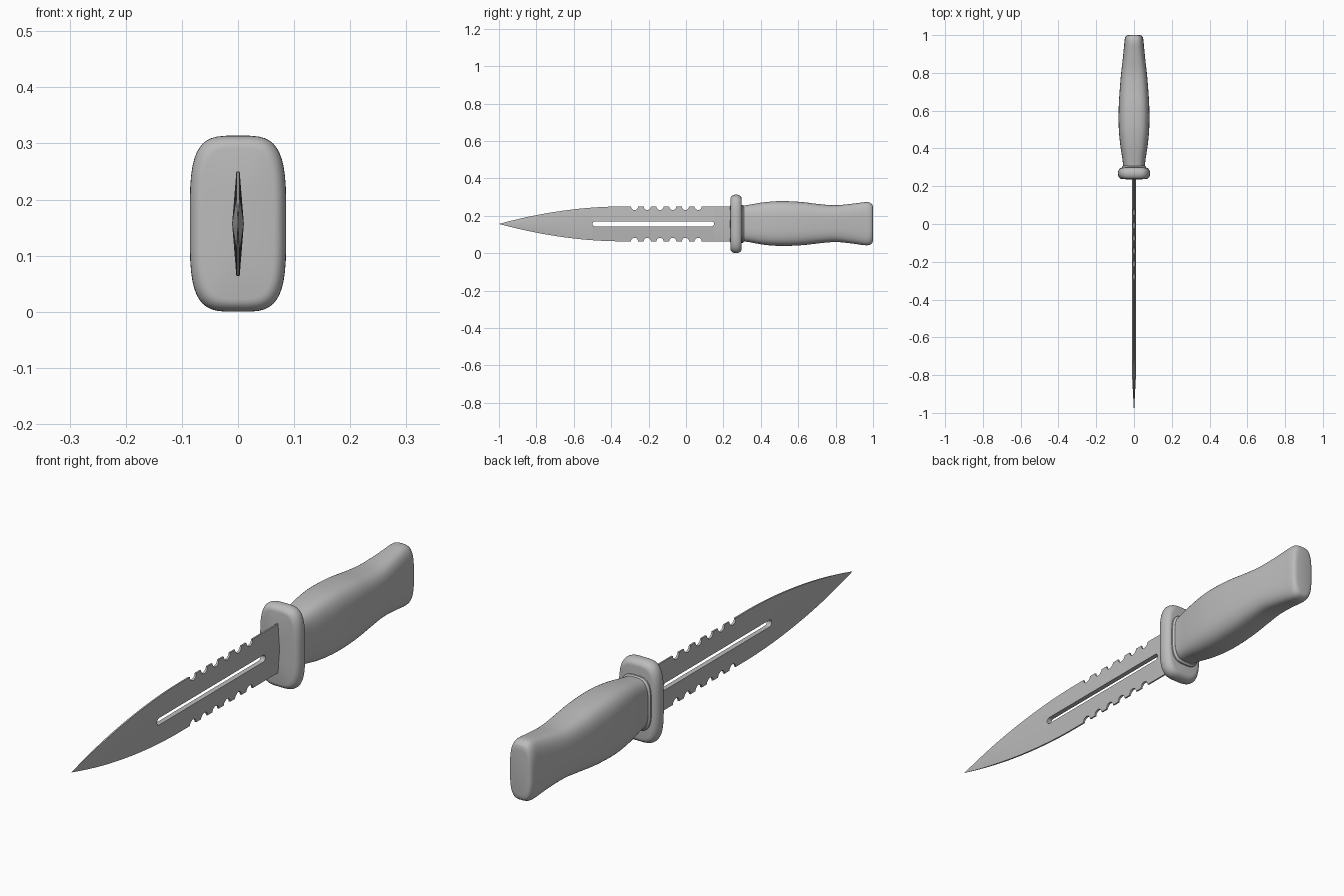
import bpy, bmesh, math

cube = bpy.data.objects.get("Cube")
if cube:
    bpy.data.objects.remove(cube, do_unlink=True)

MID = 0.157  # height of the long axis

grey = bpy.data.materials.new("plain grey")
grey.use_nodes = True
colour = (0.5, 0.5, 0.5, 1)
grey.diffuse_color = colour
grey.node_tree.nodes["Principled BSDF"].inputs["Base Color"].default_value = colour


def finish(bm, name, angle):
    """Clean the mesh, turn it into an object and shade it."""
    bmesh.ops.remove_doubles(bm, verts=bm.verts, dist=0.00005)
    bmesh.ops.recalc_face_normals(bm, faces=bm.faces)
    mesh = bpy.data.meshes.new(name)
    bm.to_mesh(mesh)
    bm.free()
    mesh.materials.append(grey)
    obj = bpy.data.objects.new(name, mesh)
    bpy.context.collection.objects.link(obj)
    bpy.ops.object.select_all(action='DESELECT')
    obj.select_set(True)
    bpy.context.view_layer.objects.active = obj
    bpy.ops.object.shade_smooth_by_angle(angle=math.radians(angle))
    return obj


def smooth_path(points, steps):
    """Catmull-Rom curve through the points."""
    p = [points[0]] + points + [points[-1]]
    out = []
    for a, b, c, d in zip(p, p[1:], p[2:], p[3:]):
        for i in range(steps):
            t = i / steps
            out.append([0.5 * (2 * q + (r - o) * t + (2 * o - 5 * q + 4 * r - s) * t * t
                               + (3 * q - o - 3 * r + s) * t ** 3)
                        for o, q, r, s in zip(a, b, c, d)])
    return out + [points[-1]]


def loft(name, sections, power, sides=48, angle=40):
    """Skin rounded-rectangle sections (y, half width, bottom, top)."""
    bm = bmesh.new()
    rings = []
    for y, hx, low, high in sections:
        ring = []
        for i in range(sides):
            a = math.tau * (i + 0.5) / sides
            c, s = math.cos(a), math.sin(a)
            x = math.copysign(abs(c) ** (2 / power), c) * hx
            z = (low + high) / 2 + math.copysign(abs(s) ** (2 / power), s) * (high - low) / 2
            ring.append(bm.verts.new((x, y, z)))
        rings.append(ring)
    for a, b in zip(rings, rings[1:]):
        for i in range(sides):
            j = (i + 1) % sides
            bm.faces.new((a[i], a[j], b[j], b[i]))
    bm.faces.new(rings[0])
    bm.faces.new(rings[-1][::-1])
    return finish(bm, name, angle)


# Handle: swelling grip with a flared, rounded butt
grip = smooth_path([
    (0.28, 0.055, 0.068, 0.250), (0.34, 0.061, 0.059, 0.260),
    (0.42, 0.073, 0.045, 0.273), (0.51, 0.081, 0.039, 0.279),
    (0.62, 0.081, 0.043, 0.274), (0.72, 0.075, 0.054, 0.262),
    (0.80, 0.068, 0.060, 0.257), (0.88, 0.059, 0.053, 0.264),
    (0.95, 0.052, 0.043, 0.273)], 5)
butt = smooth_path([
    (0.95, 0.052, 0.043, 0.273), (0.975, 0.050, 0.043, 0.273),
    (0.99, 0.046, 0.049, 0.266), (0.997, 0.040, 0.057, 0.258),
    (1.0, 0.030, 0.070, 0.245)], 3)
loft("handle", grip + butt[1:], 3.2)

# Guard: rounded plate with soft edges and a slightly domed front
HALF = 0.032
rim = [(0.267 - HALF, 0.015, MID - 0.06, MID + 0.06)]
for i in range(13):
    a = math.pi * i / 12
    drop = 0.022 * (1 - math.sin(a))
    rim.append((0.268 - (HALF - 0.002) * math.cos(a), 0.086 - drop, drop, 2 * MID - drop))
loft("guard", rim, 3.8)

# Collar between guard and handle
loft("collar", [(0.28, 0.064, 0.055, 0.259), (0.303, 0.064, 0.055, 0.259),
                (0.31, 0.058, 0.062, 0.252)], 3.4)

# Blade: tapered, slotted, with round notches along both edges
TIP, ROOT, BODY = -1.0, 0.26, 0.093
SLOT_A, SLOT_B, SLOT_R = -0.5, 0.15, 0.013
NOTCH_R = 0.019
notches = [-0.275 + 0.068 * i for i in range(6)]


def full_height(y):
    t = min(1, (y - TIP) / 0.65)
    return BODY * (1 - (1 - t) ** 1.9)


def edge_height(y):
    h = full_height(y)
    for n in notches:
        h -= math.sqrt(max(0, NOTCH_R ** 2 - (y - n) ** 2))
    return h


def slot_height(y):
    if y <= SLOT_A or y >= SLOT_B:
        return 0
    d = max(SLOT_A + SLOT_R - y, y - SLOT_B + SLOT_R, 0)
    return math.sqrt(max(0, SLOT_R ** 2 - d * d))


def thickness(y, z):
    taper = min(1, (y - TIP) / 0.2)
    f = z / full_height(y) if y > TIP else 0
    return taper * (0.0105 - 0.0075 * f)


stations = {TIP, ROOT, SLOT_A, SLOT_B}
stations |= {TIP + 0.65 * (i / 24) ** 1.2 for i in range(25)}
for n in notches:
    stations |= {n - NOTCH_R * math.cos(math.pi * i / 10) for i in range(11)}
for i in range(7):
    d = SLOT_R * (1 - math.cos(math.pi / 2 * i / 6))
    stations |= {SLOT_A + d, SLOT_B - d}
stations = sorted({round(y, 4) for y in stations})

bm = bmesh.new()
for up in (1, -1):
    rows = []
    for y in stations:
        row = []
        for z in (slot_height(y), edge_height(y)):
            for side in (1, -1):
                row.append(bm.verts.new((side * thickness(y, z), y, MID + up * z)))
        rows.append(row)
    for y0, y1, a, b in zip(stations, stations[1:], rows, rows[1:]):
        strips = [(0, 2), (2, 3), (3, 1)]
        if slot_height(y0) > 0 or slot_height(y1) > 0:
            strips.append((1, 0))
        for i, j in strips:
            bm.faces.new((a[i], a[j], b[j], b[i]))
    bm.faces.new([rows[-1][i] for i in (0, 2, 3, 1)])
finish(bm, "blade", 25)
